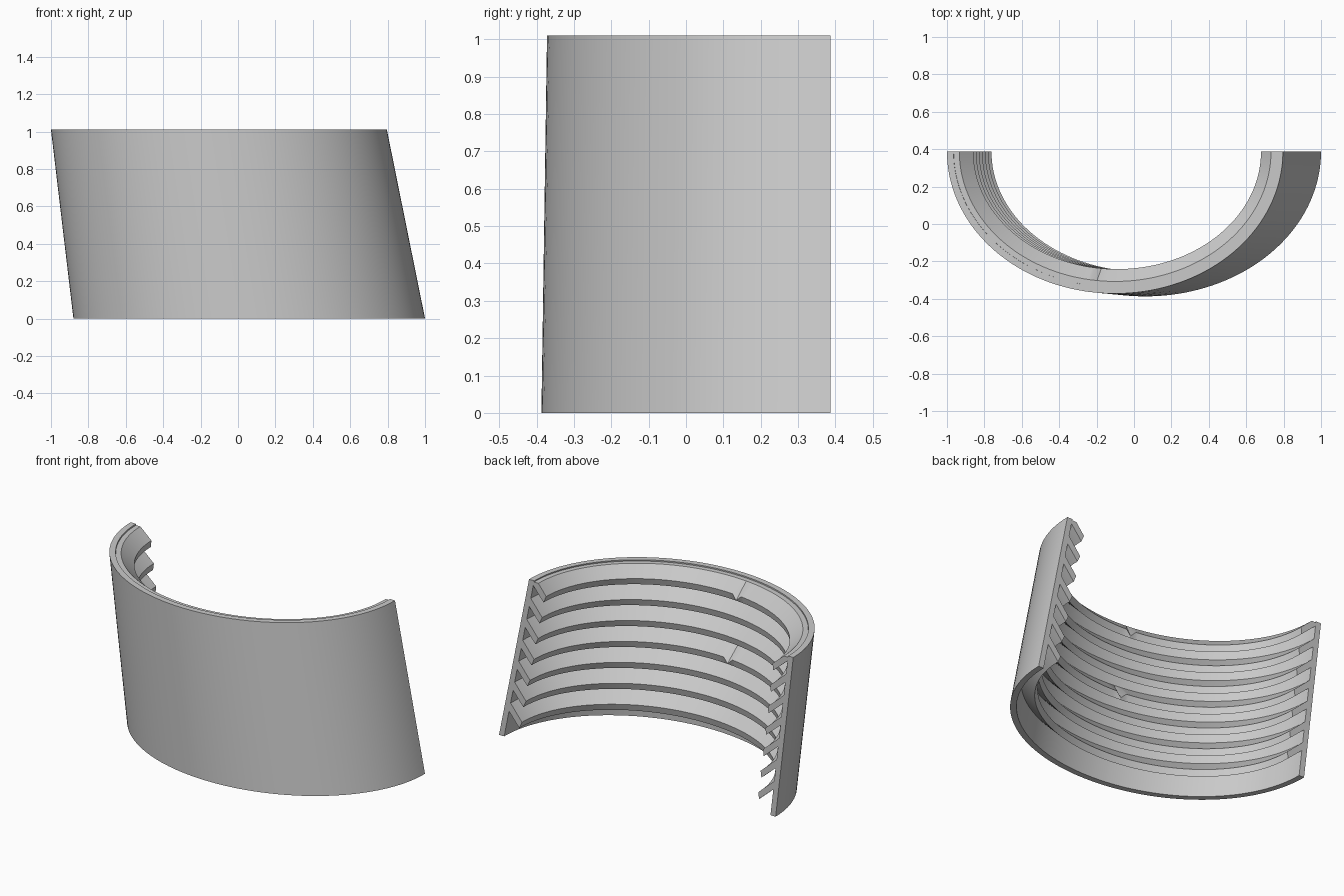
import bpy, bmesh, math

cube = bpy.data.objects.get("Cube")
if cube:
    bpy.data.objects.remove(cube)

HEIGHT, BACK_Y = 1.01, 0.387
WALL, REACH = 0.035, 0.132      # depth of the wall, depth of the rib tips
RIM_STEP = HEIGHT - 0.008       # ledge behind the rim, where the top rib is cut off
RIBS, PITCH, FIRST_TIP = 7, 0.136, 0.935
NOTCHED = (0, 3)                # ribs with a small V notch
NOTCH_ANGLE, NOTCH_HALF, NOTCH_DROP = math.radians(263.3), 0.04, 0.034

# One flat grey
grey = bpy.data.materials.new("plain grey")
grey.use_nodes = True
colour = (0.59, 0.59, 0.59, 1)
grey.diffuse_color = colour
grey.node_tree.nodes["Principled BSDF"].inputs["Base Color"].default_value = colour


def place(angle, depth, z):
    """Point on the leaning half-ellipse, a given depth inside its outer face."""
    t = z / HEIGHT
    centre = 0.06 - 0.162 * t
    half_width = 0.94 - 0.042 * t - depth
    half_depth = 0.774 - 0.015 * t - depth
    return (centre + half_width * math.cos(angle),
            BACK_Y + half_depth * math.sin(angle), z)


# Cross-section: stepped rim, then thin downward-sloping ribs, as (depth, z, notch drop)
profile = [(0, 0, 0), (0, HEIGHT, 0), (WALL, HEIGHT, 0), (WALL, RIM_STEP, 0)]
for i in range(RIBS):
    tip = FIRST_TIP - i * PITCH
    root = min(tip + REACH - WALL, RIM_STEP)
    drop = NOTCH_DROP if i in NOTCHED else 0
    profile += [(REACH - (root - tip), root, 0), (REACH, tip, drop),
                (REACH - 0.01, tip - 0.041, 0), (WALL, tip + 0.044, 0)]
profile.append((WALL, 0, 0))

# Sweep angles, with extra stations at the notch
STEPS = 72
angles = [math.pi + math.pi * i / STEPS for i in range(STEPS + 1)]
angles = [a for a in angles if abs(a - NOTCH_ANGLE) > NOTCH_HALF + 0.005]
angles += [NOTCH_ANGLE - NOTCH_HALF, NOTCH_ANGLE, NOTCH_ANGLE + NOTCH_HALF]
angles.sort()

# Sweep the cross-section into the ribbed shell
bm = bmesh.new()
rings = []
for a in angles:
    at_notch = abs(a - NOTCH_ANGLE) < 0.001
    rings.append([bm.verts.new(place(a, d, z - (drop if at_notch else 0)))
                  for d, z, drop in profile])
n = len(profile)
for r, s in zip(rings, rings[1:]):
    for j in range(n):
        k = (j + 1) % n
        bm.faces.new((r[j], r[k], s[k], s[j]))
bm.faces.new(rings[0])
bm.faces.new(reversed(rings[-1]))
bmesh.ops.recalc_face_normals(bm, faces=bm.faces[:])

mesh = bpy.data.meshes.new("ribbed_half_shell")
bm.to_mesh(mesh)
bm.free()
mesh.materials.append(grey)
shell = bpy.data.objects.new("ribbed_half_shell", mesh)
bpy.context.collection.objects.link(shell)

# Smooth curves, sharp rib edges
bpy.ops.object.select_all(action="DESELECT")
shell.select_set(True)
bpy.context.view_layer.objects.active = shell
bpy.ops.object.shade_smooth_by_angle(angle=math.radians(20))
